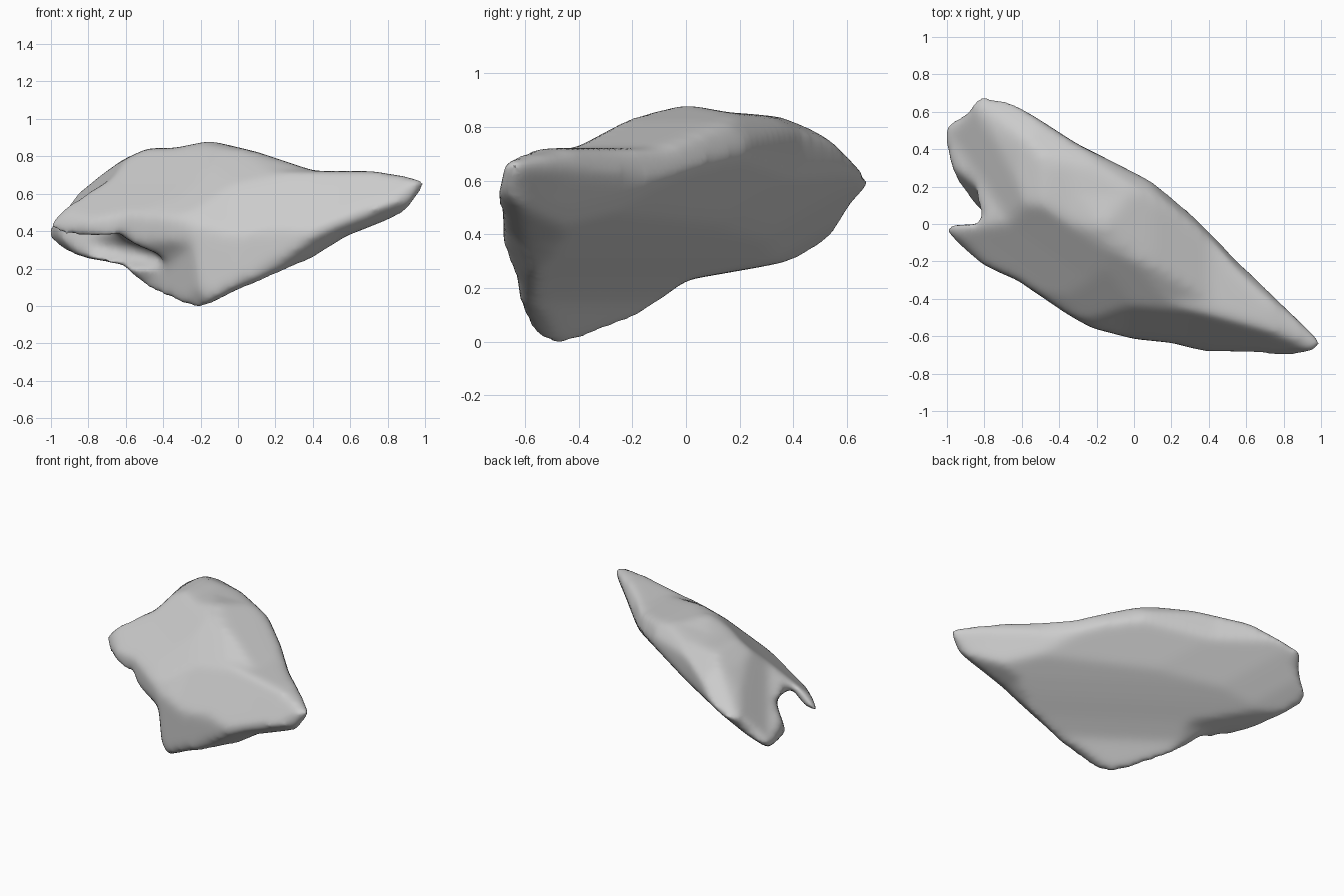
import bpy
import bmesh
from math import radians, sin, cos
from mathutils import Vector, Matrix

default = bpy.data.objects.get("Cube")
if default:
    bpy.data.objects.remove(default, do_unlink=True)

MIDDLE = Vector((0, 0, .44))
GROUND = Vector((0, 0, 0))
ALLOWANCE = 1.025    # extra stone that the wearing takes away again

# Outlines of the rock, each paired with the direction it is carved along
front_outline = [
    (-1, .43), (-.98, .36), (-.88, .28), (-.6, .23), (-.46, .1), (-.28, .02),
    (-.2, 0), (-.03, .08), (.3, .19), (.56, .38), (.87, .5), (1.02, .66),
    (.9, .69), (.7, .72), (.4, .72), (.1, .82), (-.15, .88), (-.33, .84),
    (-.47, .84), (-.6, .78), (-.8, .64), (-.88, .56), (-.97, .5)]
side_outline = [
    (-.69, .53), (-.66, .3), (-.6, .13), (-.55, .02), (-.48, 0), (-.36, .03),
    (-.18, .1), (0, .24), (.4, .31), (.55, .41), (.6, .52), (.71, .62),
    (.6, .74), (.48, .82), (.3, .84), (.15, .85), (0, .88), (-.2, .83),
    (-.4, .72), (-.6, .72), (-.67, .66)]
top_outline = [
    (-1, -.03), (-.8, -.21), (-.6, -.3), (-.35, -.47), (-.23, -.54),
    (0, -.6), (.2, -.62), (.38, -.67), (.85, -.69), (1.02, -.64), (.55, -.2),
    (.35, .02), (.1, .22), (-.3, .42), (-.7, .68), (-.77, .72), (-.84, .67),
    (-.88, .6), (-.98, .55), (-1, .5), (-.95, .3), (-.91, .17), (-.79, .06),
    (-.8, .02), (-.98, 0)]
face_outline = [
    (-.84, .22), (-.73, .31), (-.52, .39), (-.34, .56), (-.17, .63), (0, .53),
    (.19, .35), (.27, .17), (.32, 0), (.46, -.25), (.34, -.39), (.11, -.39),
    (-.08, -.49), (-.31, -.49), (-.44, -.52), (-.48, -.44), (-.5, -.21),
    (-.63, -.08), (-.81, .13)]
edge_outline = [
    (-.46, .66), (-.43, .67), (-.18, .61), (.06, .45), (.25, .34), (.51, .15),
    (.74, -.05), (.84, -.25), (.75, -.21), (.66, -.09), (.56, -.17),
    (.63, -.37), (.52, -.48), (.38, -.39), (.22, -.26), (0, -.05),
    (-.3, .27), (-.39, .5)]
belly_outline = [
    (-1.18, .27), (-.54, .3), (-.22, .37), (.1, .43), (.36, .41), (.72, .34),
    (1.05, .17), (1.05, .03), (1.1, -.1), (1.05, -.2), (.78, -.35),
    (.46, -.39), (.26, -.5), (-.09, -.63), (-.22, -.62), (-.45, -.41),
    (-.8, -.12), (-1.11, .09)]
# Sloping front face, running from the point (left) to the flap (right)
slope_outline = [
    (-1.2, -1), (1.2, -1), (1.2, .4), (1, .44), (.6, .58), (.35, .68),
    (.15, .71), (0, .71), (-.2, .73), (-.4, .75), (-.6, .78), (-.85, .82),
    (-1.2, .9)]
# Section across the long axis, with the underside running down to the keel
section_outline = [
    (-.26, .68), (-.22, .62), (-.09, .48), (.03, .39), (.13, .32), (.25, .24),
    (.36, .16), (.47, .02), (.5, -.02), (.58, -.02), (.65, .4), (.62, .47),
    (.5, .57), (.37, .68), (.2, .83), (.09, .9), (-.05, .88), (-.2, .82)]


def add_object(name, bm):
    """Turn a bmesh into a linked object."""
    bmesh.ops.recalc_face_normals(bm, faces=bm.faces[:])
    mesh = bpy.data.meshes.new(name)
    bm.to_mesh(mesh)
    bm.free()
    obj = bpy.data.objects.new(name, mesh)
    bpy.context.collection.objects.link(obj)
    return obj


def prism(name, outline, turn, tilt, origin):
    """Long prism whose section is the outline, facing the given direction."""
    turn, tilt = radians(turn), radians(tilt)
    right = Vector((cos(turn), sin(turn), 0))
    toward = Vector((sin(turn) * cos(tilt), -cos(turn) * cos(tilt), sin(tilt)))
    up = toward.cross(right)
    bm = bmesh.new()
    ring = []
    for u, v in outline:
        offset = origin - MIDDLE + right * u + up * v
        ring.append(bm.verts.new(MIDDLE + offset * ALLOWANCE - toward * 2))
    cap = bm.faces.new(ring)
    made = bmesh.ops.extrude_face_region(bm, geom=[cap])["geom"]
    moved = [g for g in made if isinstance(g, bmesh.types.BMVert)]
    bmesh.ops.translate(bm, verts=moved, vec=toward * 4)
    return add_object(name, bm)


def combine(target, cutter, operation):
    """Add a boolean modifier that uses a hidden cutter."""
    cutter.hide_render = True
    modifier = target.modifiers.new(cutter.name, "BOOLEAN")
    modifier.operation = operation
    modifier.solver = "EXACT"
    modifier.object = cutter


# Rough block: the shared volume of all the outline prisms
block = prism("rough_block", front_outline, 0, 0, GROUND)
cutters = [
    prism("side_cutter", side_outline, 90, 0, GROUND),
    prism("top_cutter", top_outline, 0, 90, GROUND),
    prism("face_cutter", face_outline, 35, 25, MIDDLE),
    prism("edge_cutter", edge_outline, 215, 25, MIDDLE),
    prism("belly_cutter", belly_outline, 145, -25, MIDDLE),
    prism("slope_cutter", slope_outline, 175, 57, GROUND),
    prism("section_cutter", section_outline, 235, 0, GROUND)]
for cutter in cutters:
    combine(block, cutter, "INTERSECT")

# Hollow beneath the overhanging flap at the forked end
bm = bmesh.new()
shape = (Matrix.Translation((-.72, -.13, .31)) @ Matrix.Rotation(radians(-35), 4, "Z")
         @ Matrix.Rotation(radians(10), 4, "Y") @ Matrix.Diagonal((.4, .14, .08, 1)))
bmesh.ops.create_icosphere(bm, subdivisions=3, radius=1, matrix=shape)
hollow = add_object("hollow_cutter", bm)
combine(block, hollow, "DIFFERENCE")
cutters.append(hollow)

# Even out the surface and wear the edges round
remesh = block.modifiers.new("even_surface", "REMESH")
remesh.mode = "VOXEL"
remesh.voxel_size = .02
worn = block.modifiers.new("worn_edges", "SMOOTH")
worn.factor = .5
worn.iterations = 24

bpy.context.view_layer.update()
graph = bpy.context.evaluated_depsgraph_get()
mesh = bpy.data.meshes.new_from_object(block.evaluated_get(graph))
mesh.name = "rock"
rock = bpy.data.objects.new("rock", mesh)
bpy.context.collection.objects.link(rock)
for helper in cutters + [block]:
    bpy.data.objects.remove(helper, do_unlink=True)

# Rest the rock on the ground
lowest = min(v.co.z for v in mesh.vertices)
mesh.transform(Matrix.Translation((0, 0, -lowest)))

# Plain grey stone, smooth shaded
stone = bpy.data.materials.new("stone_grey")
stone.use_nodes = True
colour = (.6, .6, .6, 1)
stone.diffuse_color = colour
stone.node_tree.nodes["Principled BSDF"].inputs["Base Color"].default_value = colour
mesh.materials.clear()
mesh.materials.append(stone)
bpy.ops.object.select_all(action="DESELECT")
rock.select_set(True)
bpy.context.view_layer.objects.active = rock
bpy.ops.object.shade_smooth_by_angle(angle=radians(60))
